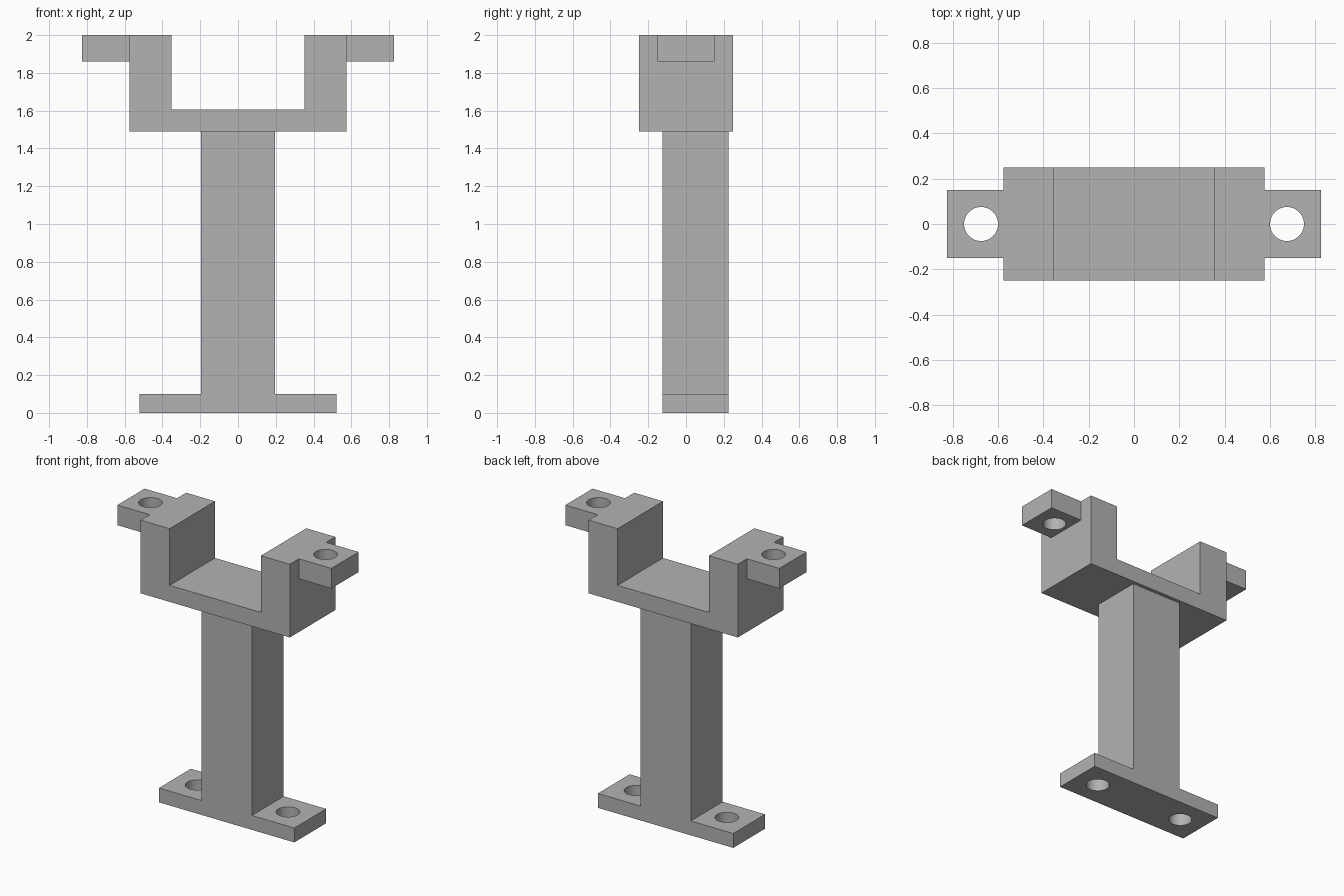
import bpy, bmesh, math
from mathutils import Vector

if "Cube" in bpy.data.objects:
    bpy.data.objects.remove(bpy.data.objects["Cube"])

grey = bpy.data.materials.new("plain_grey")
grey.use_nodes = True
grey.diffuse_color = (0.45, 0.45, 0.45, 1)
grey.node_tree.nodes["Principled BSDF"].inputs["Base Color"].default_value = (0.45, 0.45, 0.45, 1)


def finish(name, bm):
    bmesh.ops.recalc_face_normals(bm, faces=bm.faces[:])
    mesh = bpy.data.meshes.new(name)
    bm.to_mesh(mesh)
    bm.free()
    mesh.materials.append(grey)
    obj = bpy.data.objects.new(name, mesh)
    bpy.context.collection.objects.link(obj)
    return obj


def extrude(name, outline, depth, to_point):
    """Fill a closed 2D outline and push it along the depth vector."""
    bm = bmesh.new()
    face = bm.faces.new([bm.verts.new(to_point(p)) for p in outline])
    moved = bmesh.ops.extrude_face_region(bm, geom=[face])["geom"]
    verts = [g for g in moved if isinstance(g, bmesh.types.BMVert)]
    bmesh.ops.translate(bm, verts=verts, vec=depth)
    return finish(name, bm)


def block(name, x0, x1, y0, y1, z0, z1):
    outline = [(x0, y0), (x1, y0), (x1, y1), (x0, y1)]
    return extrude(name, outline, Vector((0, 0, z1 - z0)), lambda p: (p[0], p[1], z0))


def drill(obj, x, y, z, radius=0.075):
    """Cut a vertical round hole, then discard the cutter."""
    bm = bmesh.new()
    bmesh.ops.create_cone(bm, cap_ends=True, segments=48, radius1=radius, radius2=radius, depth=0.5)
    bmesh.ops.translate(bm, verts=bm.verts[:], vec=(x, y, z))
    cutter = finish("hole_cutter", bm)
    cutter.hide_render = True
    mod = obj.modifiers.new("hole", "BOOLEAN")
    mod.operation, mod.solver, mod.object = "DIFFERENCE", "EXACT", cutter
    graph = bpy.context.evaluated_depsgraph_get()
    cut_mesh = bpy.data.meshes.new_from_object(obj.evaluated_get(graph))
    obj.modifiers.clear()
    obj.data = cut_mesh
    bpy.data.objects.remove(cutter)


# Foot plate with two bolt holes, and the column flush with its front and back
foot = block("foot_plate", -0.522, 0.522, -0.125, 0.225, 0, 0.1)
for side in (-1, 1):
    drill(foot, side * 0.35, 0.05, 0.05)
column = block("column", -0.195, 0.195, -0.125, 0.225, 0.1, 1.49)

# U-shaped cradle
half = [(0.575, 1.49), (0.575, 2), (0.352, 2), (0.352, 1.605)]
profile = half + [(-x, z) for x, z in reversed(half)]
cradle = extrude("cradle", profile, Vector((0, 0.5, 0)), lambda p: (p[0], -0.25, p[1]))

# Drilled ears on both sides of the cradle
smooth = [foot]
for side, label in ((1, "left"), (-1, "right")):
    x0, x1 = sorted((side * 0.575, side * 0.825))
    ear = block(label + "_ear", x0, x1, -0.15, 0.15, 1.86, 2)
    drill(ear, side * 0.675, 0, 1.93)
    smooth.append(ear)

# Round hole walls, sharp block edges
bpy.ops.object.select_all(action="DESELECT")
for obj in smooth:
    obj.select_set(True)
bpy.context.view_layer.objects.active = foot
bpy.ops.object.shade_smooth_by_angle(angle=math.radians(30))
